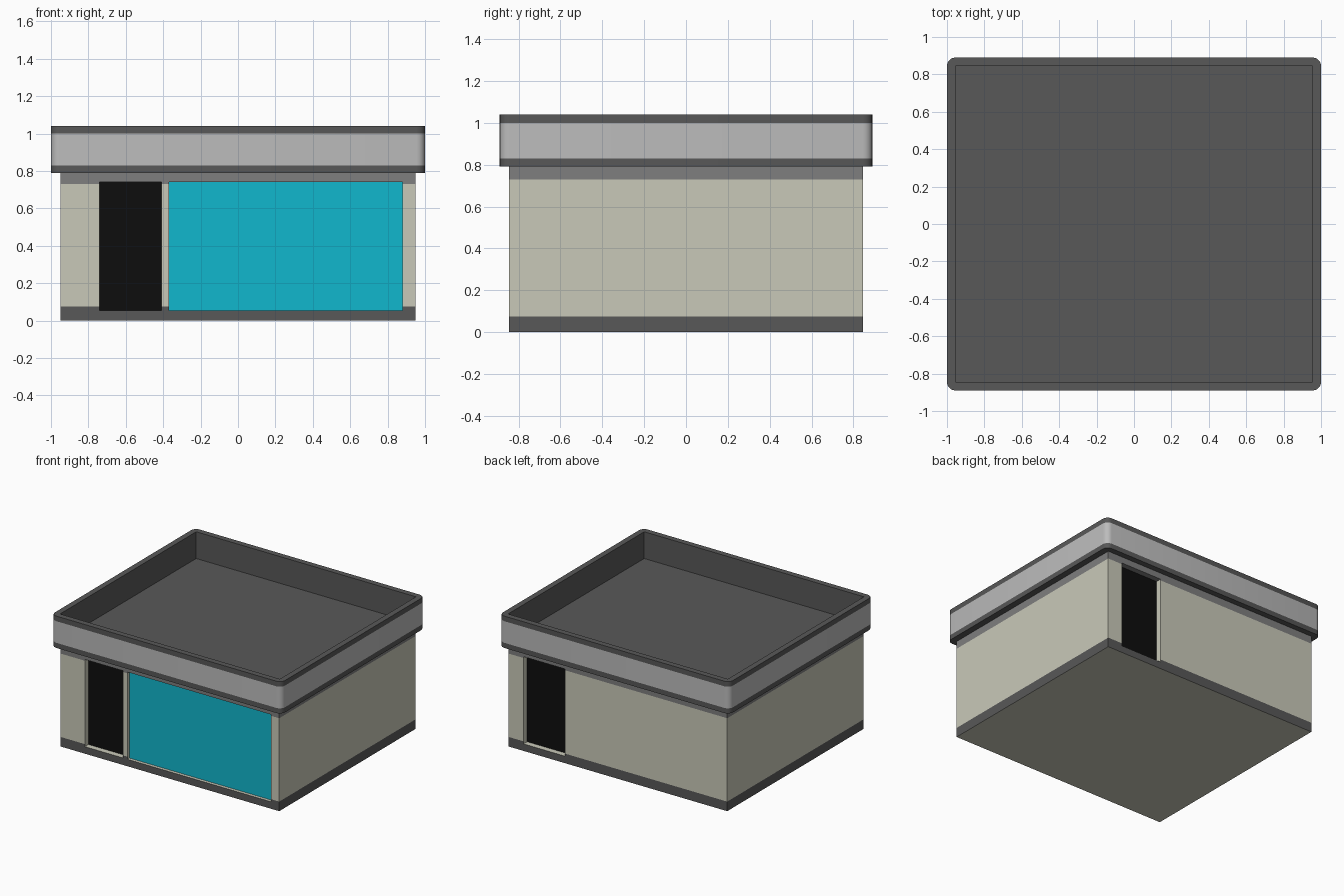
import bpy, bmesh, math
from mathutils import Vector

if "Cube" in bpy.data.objects:
    bpy.data.objects.remove(bpy.data.objects["Cube"])


def mat(name, rgb):
    lin = [((c / 255 + 0.055) / 1.055) ** 2.4 if c > 10 else c / 255 / 12.92 for c in rgb]
    m = bpy.data.materials.new(name)
    m.diffuse_color = (*lin, 1)
    m.use_nodes = True
    m.node_tree.nodes["Principled BSDF"].inputs["Base Color"].default_value = m.diffuse_color
    return m


DARK = mat("dark grey", (88, 88, 88))
GREY = mat("mid grey", (126, 126, 126))
LIGHT = mat("light grey", (188, 188, 188))
BEIGE = mat("beige", (201, 201, 185))
BLACK = mat("black", (13, 13, 13))
CYAN = mat("cyan", (17, 183, 205))


def finish(name, bm, mats):
    me = bpy.data.meshes.new(name)
    bm.to_mesh(me)
    bm.free()
    for m in mats:
        me.materials.append(m)
    ob = bpy.data.objects.new(name, me)
    bpy.context.collection.objects.link(ob)
    return ob


WX, WY, WZ = 0.95, 0.845, 0.79
Z0, Z1 = 0.055, 0.74
# name, side (-1 front, 1 back), x range, depth, panel material
OPENINGS = [
    ("front_door", -1, -0.74, -0.41, 0.045, BLACK),
    ("front_window", -1, -0.37, 0.88, 0.025, CYAN),
    ("back_door", 1, 0.46, 0.82, 0.045, BLACK),
]

# Walls: a box cut into bands, with the openings removed
bm = bmesh.new()
bmesh.ops.create_cube(bm, size=1)
for v in bm.verts:
    v.co = Vector((v.co.x * 2 * WX, v.co.y * 2 * WY, (v.co.z + 0.5) * WZ))
cuts = [((0, 0, z), (0, 0, 1)) for z in (Z0, 0.075, 0.73, Z1)]
cuts += [((x, 0, 0), (1, 0, 0)) for o in OPENINGS for x in o[2:4]]
for co, no in cuts:
    bmesh.ops.bisect_plane(bm, geom=bm.verts[:] + bm.edges[:] + bm.faces[:],
                           plane_co=co, plane_no=no)
hole = []
for f in bm.faces:
    c = f.calc_center_median()
    f.material_index = 0 if c.z < 0.075 else 2 if c.z > 0.73 else 1
    if c.z < 0.001:
        f.material_index = 1
    for _, s, a, b, _, _ in OPENINGS:
        if f.normal.y * s > 0.9 and a < c.x < b and Z0 < c.z < Z1:
            hole.append(f)
bmesh.ops.delete(bm, geom=hole, context='FACES')
finish("walls", bm, [DARK, BEIGE, GREY])

# Recessed doors and window: back panel plus four reveals
for name, s, a, b, depth, m in OPENINGS:
    bm = bmesh.new()
    corners = [(a, Z0), (b, Z0), (b, Z1), (a, Z1)]
    if s > 0:
        corners.reverse()
    outer = [bm.verts.new((x, s * WY, z)) for x, z in corners]
    inner = [bm.verts.new((x, s * (WY - depth), z)) for x, z in corners]
    bm.faces.new(inner)
    for i in range(4):
        j = (i + 1) % 4
        f = bm.faces.new((outer[i], outer[j], inner[j], inner[i]))
        f.material_index = 2 if f.calc_center_median().z > 0.73 else 1
    bm.normal_update()
    finish(name, bm, [m, BEIGE, GREY])


# Roof: rounded rectangular loops bridged from the underside to the tray floor
def loop(bm, hx, hy, r, z, n=5):
    out = []
    for k, (sx, sy) in enumerate([(1, 1), (-1, 1), (-1, -1), (1, -1)]):
        for i in range(n + 1):
            t = math.pi / 2 * (k + i / n)
            out.append(bm.verts.new((sx * (hx - r) + r * math.cos(t),
                                     sy * (hy - r) + r * math.sin(t), z)))
    return out


bm = bmesh.new()
rings = [loop(bm, 1, 0.89, 0.045, z) for z in (0.79, 0.83, 1.0, 1.04)]
rings += [loop(bm, 0.955, 0.845, 0, z) for z in (1.04, 0.83)]
for k in range(len(rings) - 1):
    lo, hi = rings[k], rings[k + 1]
    for i in range(len(lo)):
        j = (i + 1) % len(lo)
        f = bm.faces.new((lo[i], lo[j], hi[j], hi[i]))
        f.material_index = 1 if k == 1 else 0
bm.faces.new(rings[0][::-1])
bm.faces.new(rings[-1])
bmesh.ops.remove_doubles(bm, verts=bm.verts[:], dist=1e-5)
bm.normal_update()
roof = finish("roof_parapet", bm, [DARK, LIGHT])
bpy.context.view_layer.objects.active = roof
roof.select_set(True)
bpy.ops.object.shade_smooth_by_angle(angle=math.radians(30))
